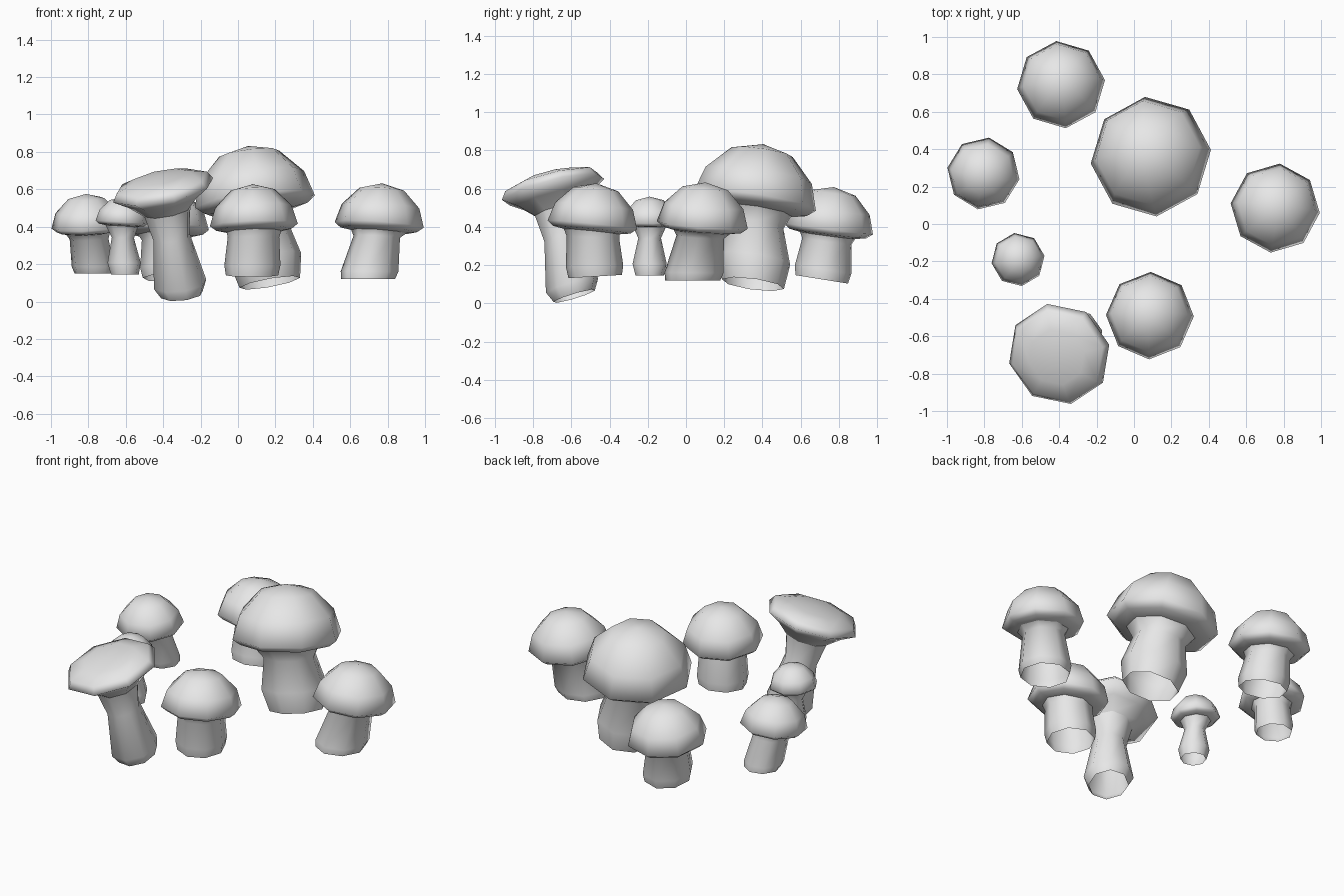
import bpy
from math import cos, sin, radians, tau
from mathutils import Vector

if "Cube" in bpy.data.objects:
    bpy.data.objects.remove(bpy.data.objects["Cube"])

SIDES = 8
UP = Vector((0, 0, 1))

grey = bpy.data.materials.new("plain_grey")
grey.use_nodes = True
grey.diffuse_color = (0.8, 0.8, 0.8, 1)
grey.node_tree.nodes["Principled BSDF"].inputs["Base Color"].default_value = (0.8, 0.8, 0.8, 1)


def ring(center, lean, radius, turn):
    """Eight points around a centre, square to a leaning axis."""
    rot = UP.rotation_difference(Vector((lean[0], lean[1], 1)))
    angles = [radians(turn) + tau * i / SIDES for i in range(SIDES)]
    return [center + rot @ Vector((radius * cos(a), radius * sin(a), 0)) for a in angles]


def skin(name, rings, tip=None):
    """Bridge rings from bottom to top, with an optional pointed top."""
    verts = [p for r in rings for p in r]
    faces = []
    for k in range(len(rings) - 1):
        for i in range(SIDES):
            j = (i + 1) % SIDES
            low, high = k * SIDES, (k + 1) * SIDES
            faces.append((low + i, low + j, high + j, high + i))
    if tip is not None:
        last = (len(rings) - 1) * SIDES
        verts.append(tip)
        faces += [(last + i, last + (i + 1) % SIDES, len(verts) - 1) for i in range(SIDES)]
    mesh = bpy.data.meshes.new(name)
    mesh.from_pydata(verts, [], faces)
    mesh.materials.append(grey)
    mesh.shade_smooth()
    obj = bpy.data.objects.new(name, mesh)
    bpy.context.collection.objects.link(obj)


# Cap profiles as (radius, height) in rim radii: gill join, underside, rim, dome
ROUND = [(0.62, -0.15), (0.86, -0.11), (1, 0), (0.87, 0.42), (0.5, 0.8), (0, 0.93)]
FLAT = [(0.46, -0.42), (0.72, -0.18), (1, 0), (0.9, 0.15), (0.55, 0.26), (0, 0.3)]


def mushroom(name, base, base_lean, cap, cap_lean, rim, stem, turn, profile=ROUND):
    base, cap = Vector(base), Vector(cap)
    axis = Vector((cap_lean[0], cap_lean[1], 1)).normalized()
    cap_rings = [ring(cap + axis * h * rim, cap_lean, r * rim, turn) for r, h in profile[:-1]]
    skin(name + "_cap", cap_rings, cap + axis * profile[-1][1] * rim)

    # Open-bottomed stem that bends from the base lean to the cap lean
    stem_rings = []
    for t, r in stem:
        lean = Vector(base_lean).lerp(Vector(cap_lean), t)
        stem_rings.append(ring(base.lerp(cap, t), lean, r, turn))
    skin(name + "_stem", stem_rings + cap_rings[:1])


mushroom("large_mushroom", (0.17, 0.35, 0.10), (-0.18, 0.14), (0.09, 0.36, 0.535),
         (-0.12, 0.15), 0.325, [(0, 0.165), (0.3, 0.195), (0.72, 0.155)], 6)
mushroom("right_mushroom", (0.695, 0.035, 0.12), (0, 0), (0.755, 0.085, 0.41),
         (0.07, 0.08), 0.24, [(0, 0.145), (0.14, 0.155), (0.78, 0.125)], -6)
mushroom("front_mushroom", (0.075, -0.475, 0.14), (0, -0.06), (0.085, -0.49, 0.41),
         (-0.03, 0.1), 0.235, [(0, 0.14), (0.2, 0.15), (0.75, 0.138)], -1)
mushroom("back_mushroom", (-0.37, 0.71, 0.125), (0, 0.16), (-0.39, 0.745, 0.39),
         (0.02, 0.13), 0.236, [(0, 0.14), (0.2, 0.15), (0.75, 0.13)], 6)
mushroom("side_mushroom", (-0.77, 0.335, 0.15), (0, 0), (-0.805, 0.27, 0.395),
         (-0.04, -0.1), 0.195, [(0, 0.105), (0.15, 0.115), (0.75, 0.105)], -9)
mushroom("small_mushroom", (-0.605, -0.19, 0.145), (0, 0), (-0.62, -0.19, 0.425),
         (0.06, 0), 0.143, [(0, 0.075), (0.22, 0.09), (0.7, 0.06)], 8)
mushroom("tall_mushroom", (-0.30, -0.585, 0.037), (-0.12, -0.3), (-0.4, -0.695, 0.595),
         (-0.2, -0.25), 0.28, [(0, 0.115), (0.1, 0.145), (0.55, 0.1)], 12, FLAT)
